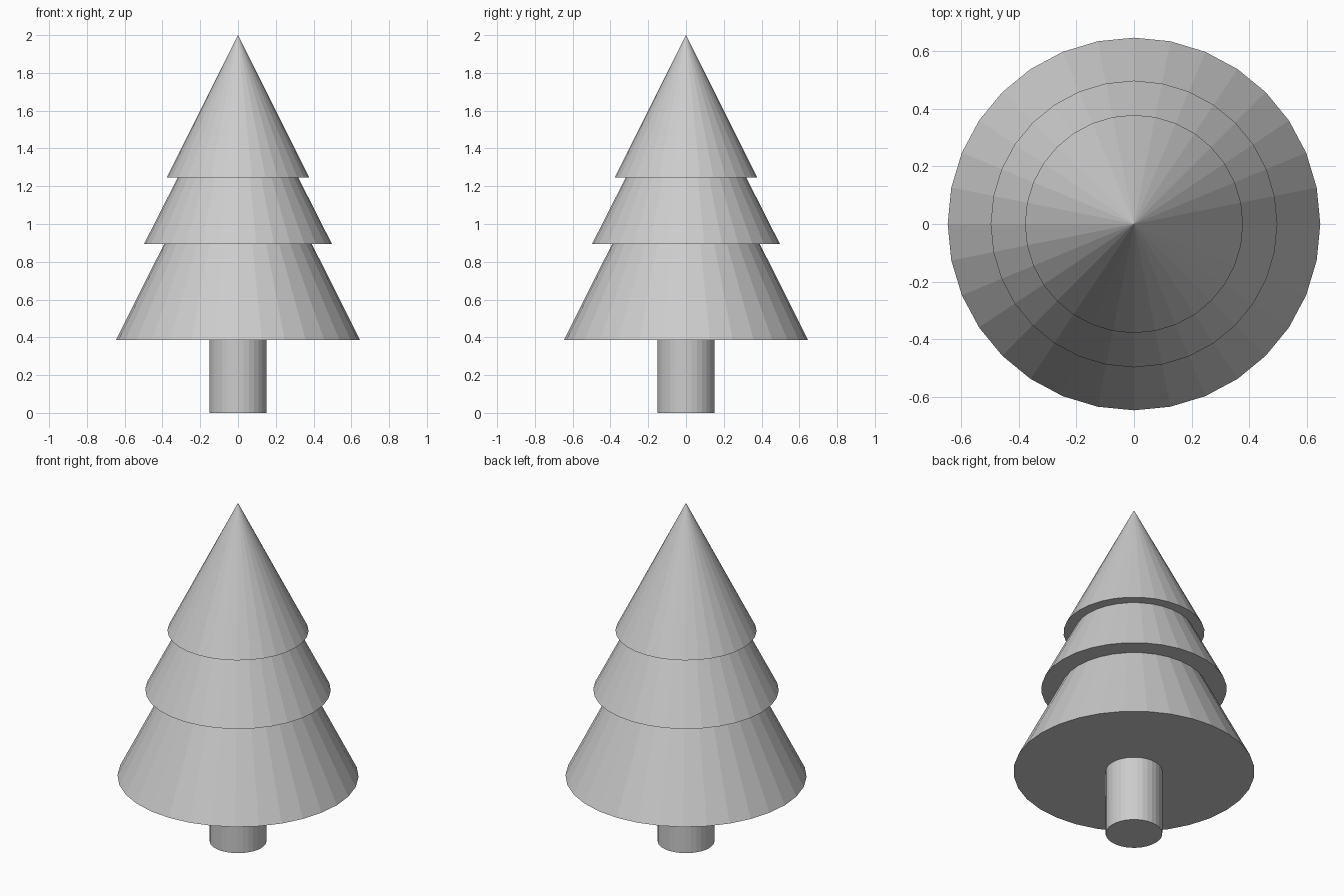
import bpy

if "Cube" in bpy.data.objects:
    bpy.data.objects.remove(bpy.data.objects["Cube"])

SIDES = 32


def cone(name, base_z, top_z, r_base, r_top=0.0):
    """Flat-shaded round part standing between two heights."""
    bpy.ops.mesh.primitive_cone_add(
        vertices=SIDES, radius1=r_base, radius2=r_top,
        depth=top_z - base_z, location=(0, 0, (base_z + top_z) / 2))
    bpy.context.object.name = name


# Trunk, pushed slightly into the lowest tier
cone("trunk", 0.0, 0.42, 0.152, 0.152)

# Overlapping foliage tiers: name, base height, apex height, base radius
for tier in (("foliage_bottom", 0.385, 1.675, 0.646),
             ("foliage_middle", 0.895, 1.875, 0.497),
             ("foliage_top", 1.245, 2.0, 0.378)):
    cone(*tier)
